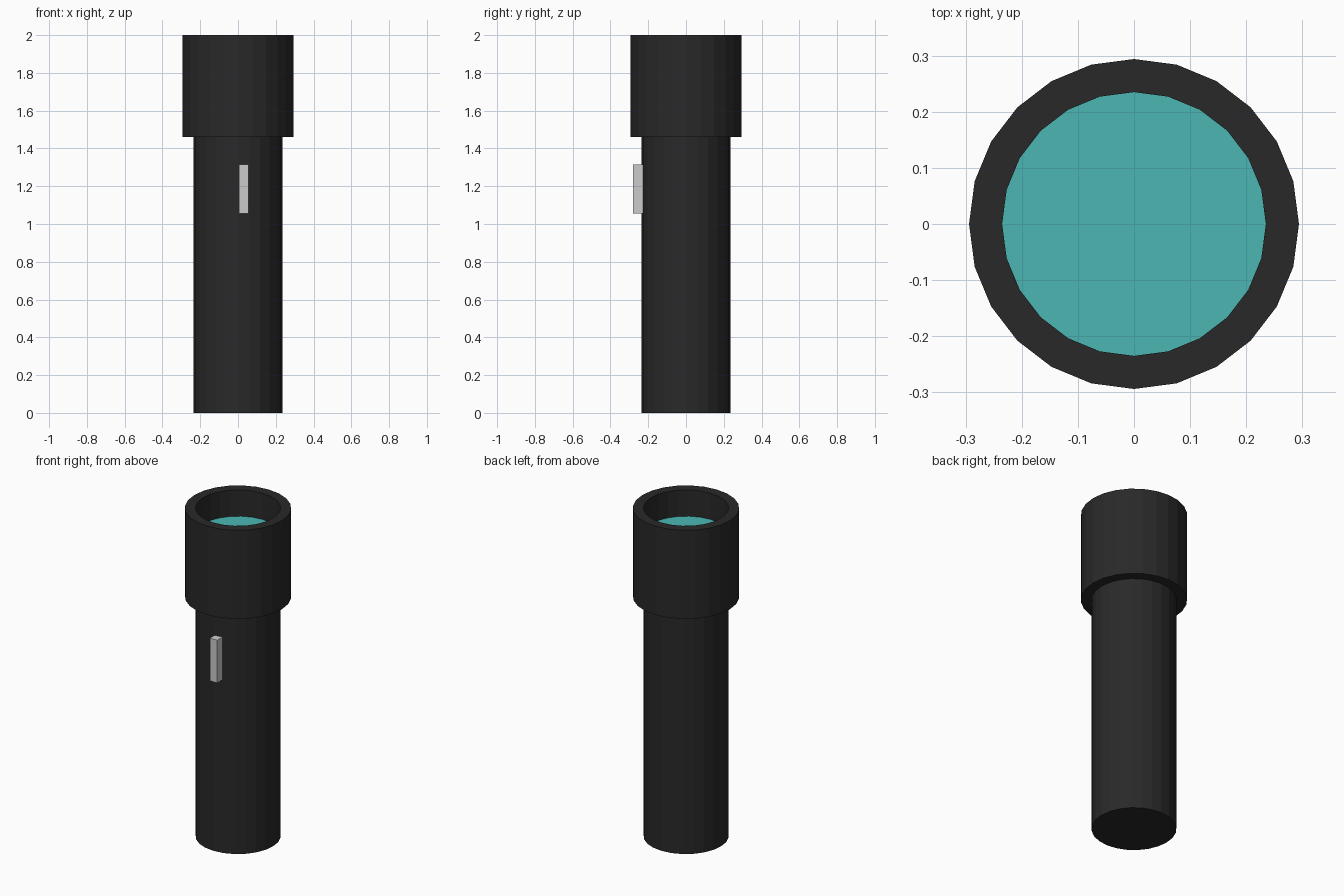
import bpy, bmesh, math

if "Cube" in bpy.data.objects:
    bpy.data.objects.remove(bpy.data.objects["Cube"])

SIDES = 24
R_BODY, R_HEAD = 0.235, 0.294
Z_HEAD, Z_LENS, Z_TOP = 1.46, 1.84, 2.0


def material(name, color):
    mat = bpy.data.materials.new(name)
    mat.diffuse_color = color
    mat.use_nodes = True
    mat.node_tree.nodes["Principled BSDF"].inputs["Base Color"].default_value = mat.diffuse_color
    return mat


def finish(name, bm, mat=None):
    bmesh.ops.recalc_face_normals(bm, faces=bm.faces)
    mesh = bpy.data.meshes.new(name)
    bm.to_mesh(mesh)
    bm.free()
    obj = bpy.data.objects.new(name, mesh)
    bpy.context.collection.objects.link(obj)
    if mat:
        mesh.materials.append(mat)
    return obj


def lathe(name, profile, mat, closed=False, cap_start=False):
    """Revolve (radius, z) points around z."""
    bm = bmesh.new()
    rings = []
    for r, z in profile:
        angles = [2 * math.pi * i / SIDES for i in range(SIDES)]
        rings.append([bm.verts.new((r * math.cos(a), r * math.sin(a), z)) for a in angles])
    pairs = list(zip(rings, rings[1:]))
    if closed:
        pairs.append((rings[-1], rings[0]))
    for low, high in pairs:
        for i in range(SIDES):
            j = (i + 1) % SIDES
            bm.faces.new((low[i], low[j], high[j], high[i]))
    if cap_start:
        bm.faces.new(rings[0])
    return finish(name, bm, mat)


black = material("black_casing", (0.022, 0.022, 0.022, 1))
teal = material("teal_glass", (0.07, 0.47, 0.45, 1))

# Handle tube, closed at the base
lathe("body", [(R_BODY, 0), (R_BODY, Z_HEAD)], black, cap_start=True)

# Hollow head ring
lathe("head", [(R_BODY, Z_HEAD), (R_HEAD, Z_HEAD), (R_HEAD, Z_TOP), (R_BODY, Z_TOP)],
      black, closed=True)

# Recessed flat lens
bm = bmesh.new()
bmesh.ops.create_circle(bm, cap_ends=True, segments=SIDES, radius=R_BODY)
lens = finish("lens", bm, teal)
lens.location.z = Z_LENS

# Switch on the front, sunk into the body
bm = bmesh.new()
bmesh.ops.create_cube(bm, size=1)
bmesh.ops.scale(bm, vec=(0.05, 0.052, 0.26), verts=bm.verts)
switch = finish("switch", bm)
switch.location = (0.031, -0.254, 1.185)
